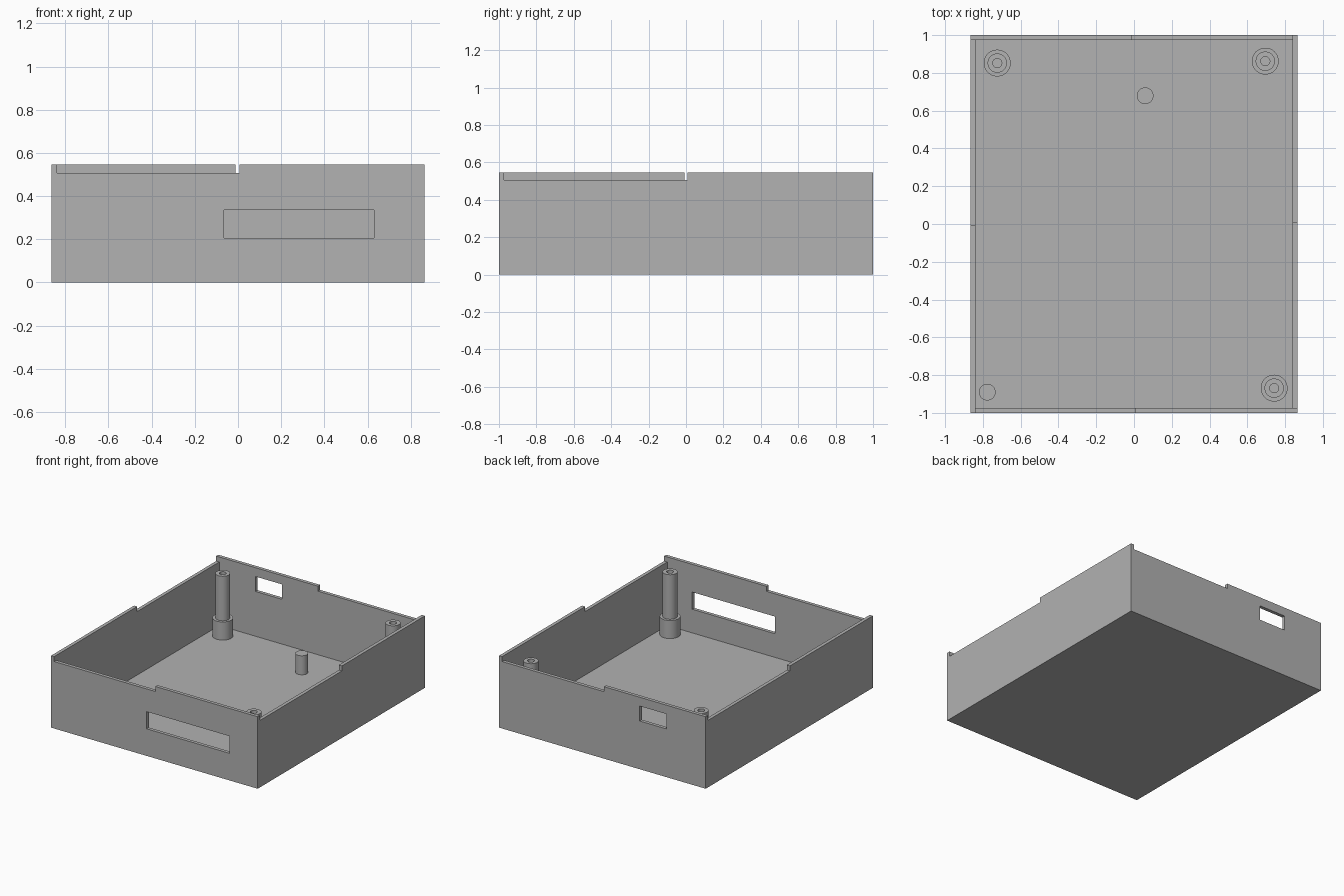
import bpy
import bmesh
from math import radians, cos, sin, tau

if "Cube" in bpy.data.objects:
    bpy.data.objects.remove(bpy.data.objects["Cube"], do_unlink=True)

W, D, H = 0.865, 1.0, 0.545      # half width, half depth, full height
T, RIM = 0.026, 0.507            # wall thickness, lowered rim height
IN_X, IN_Y = W - T, D - T

grey = bpy.data.materials.new("plain grey")
grey.use_nodes = True
colour = (0.445, 0.445, 0.445, 1)
grey.diffuse_color = colour
grey.node_tree.nodes["Principled BSDF"].inputs["Base Color"].default_value = colour


def add_object(name, bm):
    bmesh.ops.recalc_face_normals(bm, faces=bm.faces)
    mesh = bpy.data.meshes.new(name)
    bm.to_mesh(mesh)
    bm.free()
    mesh.materials.append(grey)
    obj = bpy.data.objects.new(name, mesh)
    bpy.context.collection.objects.link(obj)
    return obj


def box(name, x, y, z):
    bm = bmesh.new()
    bmesh.ops.create_cube(bm, size=1)
    for v in bm.verts:
        v.co = [span[0] if c < 0 else span[1] for c, span in zip(v.co, (x, y, z))]
    return add_object(name, bm)


def lathe(name, centre, profile, closed, sides=48):
    """Revolve (radius, height) points; an open profile gets flat end caps."""
    bm = bmesh.new()
    rings = [[bm.verts.new((centre[0] + r * cos(tau * i / sides),
                            centre[1] + r * sin(tau * i / sides), z))
              for i in range(sides)] for r, z in profile]
    pairs = list(zip(rings, rings[1:]))
    if closed:
        pairs.append((rings[-1], rings[0]))
    else:
        bm.faces.new(rings[0])
        bm.faces.new(rings[-1])
    for a, b in pairs:
        for i in range(sides):
            j = (i + 1) % sides
            bm.faces.new((a[i], a[j], b[j], b[i]))
    obj = add_object(name, bm)
    bpy.ops.object.select_all(action="DESELECT")
    obj.select_set(True)
    bpy.context.view_layer.objects.active = obj
    bpy.ops.object.shade_smooth_by_angle(angle=radians(30))
    return obj


# Open tray with a stepped rim and two wall openings
tray = box("tray", (-W, W), (-D, D), (0, H))
above, notch = (T, 1), (RIM, 1)
cuts = [
    ("cavity", (-IN_X, IN_X), (-IN_Y, IN_Y), above),
    ("front_notch", (-IN_X, 0.008), (-1.1, -0.9), notch),
    ("back_notch", (-0.012, IN_X), (0.9, 1.1), notch),
    ("left_notch", (0.8, 1), (-IN_Y, 0.008), notch),
    ("right_notch", (-1, -0.8), (-0.008, IN_Y), notch),
    ("front_slot", (-0.065, 0.63), (-1.1, -0.9), (0.205, 0.335)),
    ("back_window", (-0.535, -0.312), (0.9, 1.1), (0.365, 0.478)),
]
cutters = []
for name, x, y, z in cuts:
    cutter = box(name + "_cutter", x, y, z)
    cutter.hide_render = True
    cutters.append(cutter)
    mod = tray.modifiers.new(name, "BOOLEAN")
    mod.operation, mod.solver, mod.object = "DIFFERENCE", "EXACT", cutter

# Bake the cuts and discard the cutters
graph = bpy.context.evaluated_depsgraph_get()
baked = bpy.data.meshes.new_from_object(tray.evaluated_get(graph))
tray.modifiers.clear()
tray.data = baked
for cutter in cutters:
    bpy.data.objects.remove(cutter, do_unlink=True)

# Hollow stepped screw posts
post = [(0.071, T), (0.071, 0.163), (0.051, 0.163),
        (0.051, 0.5), (0.024, 0.5), (0.024, T)]
for name, centre in (("back_right_post", (-0.724, 0.852)),
                     ("back_left_post", (0.695, 0.862)),
                     ("front_left_post", (0.742, -0.869))):
    lathe(name, centre, post, closed=True)

# Solid support pins
for name, centre in (("front_right_pin", (-0.777, -0.89)),
                     ("back_pin", (0.059, 0.679))):
    lathe(name, centre, [(0.044, T), (0.044, 0.17)], closed=False)
